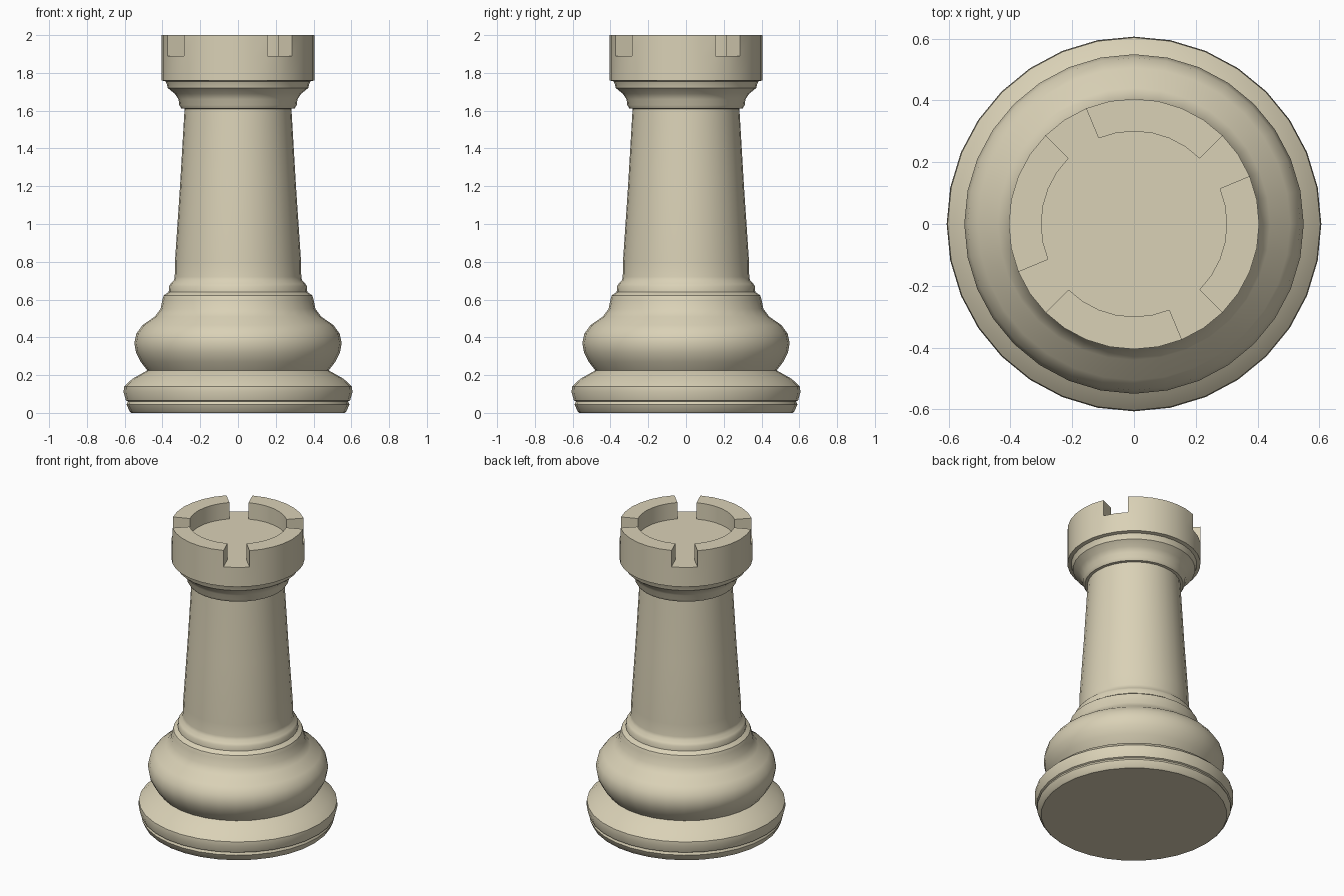
import bpy, bmesh, math

cube = bpy.data.objects.get("Cube")
if cube:
    bpy.data.objects.remove(cube, do_unlink=True)

SIDES = 32
FLOOR, TOP = 1.89, 2.0
RIM, INNER = 0.405, 0.30

# Turned profile (radius, height) from the foot up to the inner edge of the rim
profile = [
    (0.565, 0), (0.574, 0.008), (0.59, 0.045), (0.583, 0.06), (0.593, 0.065),
    (0.606, 0.11), (0.603, 0.14), (0.56, 0.18), (0.48, 0.225),
    (0.515, 0.27), (0.54, 0.32), (0.549, 0.37), (0.538, 0.42), (0.505, 0.465),
    (0.44, 0.51), (0.41, 0.55), (0.40, 0.60), (0.393, 0.622), (0.367, 0.64),
    (0.365, 0.67), (0.357, 0.683), (0.34, 0.70), (0.335, 0.72), (0.334, 0.80),
    (0.307, 1.20), (0.283, 1.61), (0.30, 1.612), (0.311, 1.63),
    (0.315, 1.66), (0.335, 1.69), (0.372, 1.72), (0.376, 1.738), (0.383, 1.755),
    (RIM, 1.76), (RIM, FLOOR), (INNER, FLOOR),
]

# Lathe the profile
bm = bmesh.new()
rings = []
for r, z in profile:
    angles = [math.tau * i / SIDES for i in range(SIDES)]
    rings.append([bm.verts.new((r * math.cos(a), r * math.sin(a), z)) for a in angles])
bm.faces.new(rings[0][::-1])
for low, high in zip(rings, rings[1:]):
    band = []
    for i in range(SIDES):
        j = (i + 1) % SIDES
        band.append(bm.faces.new((low[i], low[j], high[j], high[i])))
bm.faces.new(rings[-1])

# Raise the battlements, leaving a two-sided gap in each quarter of the rim
walls = [f for i, f in enumerate(band) if i % 8 not in (2, 3)]
result = bmesh.ops.extrude_face_region(bm, geom=walls)
for item in result["geom"]:
    if isinstance(item, bmesh.types.BMVert):
        item.co.z = TOP
bmesh.ops.delete(bm, geom=[f for f in walls if f.is_valid], context='FACES_ONLY')
bmesh.ops.recalc_face_normals(bm, faces=bm.faces)

mesh = bpy.data.meshes.new("rook")
bm.to_mesh(mesh)
bm.free()
rook = bpy.data.objects.new("rook", mesh)
bpy.context.collection.objects.link(rook)

# Ivory colour
ivory = bpy.data.materials.new("ivory")
ivory.use_nodes = True
color = (0.70, 0.64, 0.47, 1)
ivory.diffuse_color = color
ivory.node_tree.nodes["Principled BSDF"].inputs["Base Color"].default_value = color
mesh.materials.append(ivory)

bpy.context.view_layer.objects.active = rook
rook.select_set(True)
bpy.ops.object.shade_smooth_by_angle(angle=math.radians(32))
